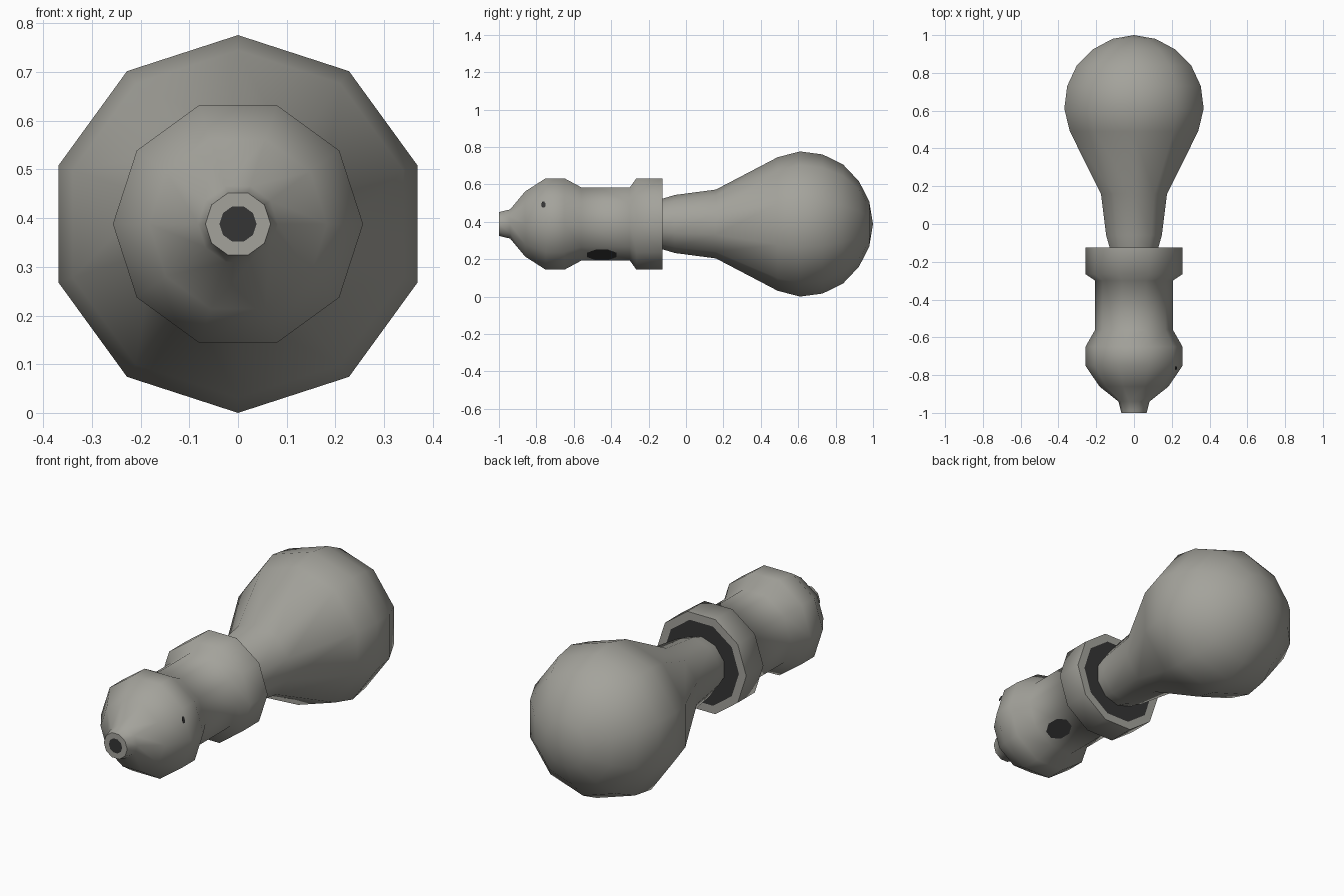
import bpy, bmesh, math

if "Cube" in bpy.data.objects:
    bpy.data.objects.remove(bpy.data.objects["Cube"])

AXIS_Z = 0.388
SIDES = 10


def material(name, rgb):
    m = bpy.data.materials.new(name)
    m.diffuse_color = (*rgb, 1)
    m.use_nodes = True
    m.node_tree.nodes["Principled BSDF"].inputs["Base Color"].default_value = m.diffuse_color
    return m


grey = material("warm grey", (0.37, 0.365, 0.33))
dark = material("dark grey", (0.035, 0.035, 0.035))


def finish(name, bm, angle=60):
    bmesh.ops.recalc_face_normals(bm, faces=bm.faces)
    me = bpy.data.meshes.new(name)
    bm.to_mesh(me)
    bm.free()
    me.materials.append(grey)
    me.materials.append(dark)
    ob = bpy.data.objects.new(name, me)
    bpy.context.collection.objects.link(ob)
    bpy.ops.object.select_all(action='DESELECT')
    ob.select_set(True)
    bpy.context.view_layer.objects.active = ob
    bpy.ops.object.shade_smooth_by_angle(angle=math.radians(angle))
    return ob


def lathe(name, profile, phase, dark_segments=()):
    """Spin (y, radius) points round the long axis."""
    bm = bmesh.new()
    rings = []
    for y, r in profile:
        n = SIDES if r > 0 else 1
        rings.append([bm.verts.new((r * math.cos(phase + math.tau * i / SIDES), y,
                                    AXIS_Z + r * math.sin(phase + math.tau * i / SIDES)))
                      for i in range(n)])
    for k, (a, b) in enumerate(zip(rings, rings[1:])):
        for i in range(SIDES):
            j = (i + 1) % SIDES
            vs = [a[i % len(a)], a[j % len(a)], b[j % len(b)], b[i % len(b)]]
            f = bm.faces.new(list(dict.fromkeys(vs)))
            f.material_index = 1 if k in dark_segments else 0
    return finish(name, bm)


def plate(name, y, angle, apothem, shift, ry, rt):
    """Thin octagonal dark patch lying on one flat side of the socket."""
    c, s = math.cos(math.radians(angle)), math.sin(math.radians(angle))
    bm = bmesh.new()
    vs = []
    for i in range(8):
        a = math.tau * (i + 0.5) / 8
        t = shift + rt * math.sin(a)
        vs.append(bm.verts.new((apothem * c - t * s, y + ry * math.cos(a),
                                AXIS_Z + apothem * s + t * c)))
    f = bm.faces.new(vs)
    bmesh.ops.solidify(bm, geom=[f], thickness=0.003)
    for f in bm.faces:
        f.material_index = 1
    return finish(name, bm, 30)


# Glass bulb with tapered neck, a corner pointing up
lathe("glass_bulb", [(-0.15, 0.13), (-0.12, 0.137), (-0.06, 0.155), (0.16, 0.184),
                     (0.49, 0.357), (0.61, 0.388), (0.73, 0.372), (0.84, 0.318),
                     (0.925, 0.228), (0.98, 0.12), (1.0, 0)], math.pi / 2)

# Socket with collar, waist, rounded shoulder and contact tip
lathe("socket", [(-0.125, 0.12), (-0.125, 0.215), (-0.125, 0.257), (-0.265, 0.257),
                 (-0.30, 0.206), (-0.56, 0.206), (-0.65, 0.257), (-0.75, 0.257),
                 (-0.86, 0.183), (-0.94, 0.082), (-1.0, 0.067), (-1.0, 0.038),
                 (-1.0, 0)], 0, dark_segments=(0, 11))

# Dark spots on the socket side
plate("side_hole", -0.45, -54, 0.197, -0.01, 0.085, 0.052)
plate("side_nick", -0.762, 18, 0.243, 0.03, 0.012, 0.018)
